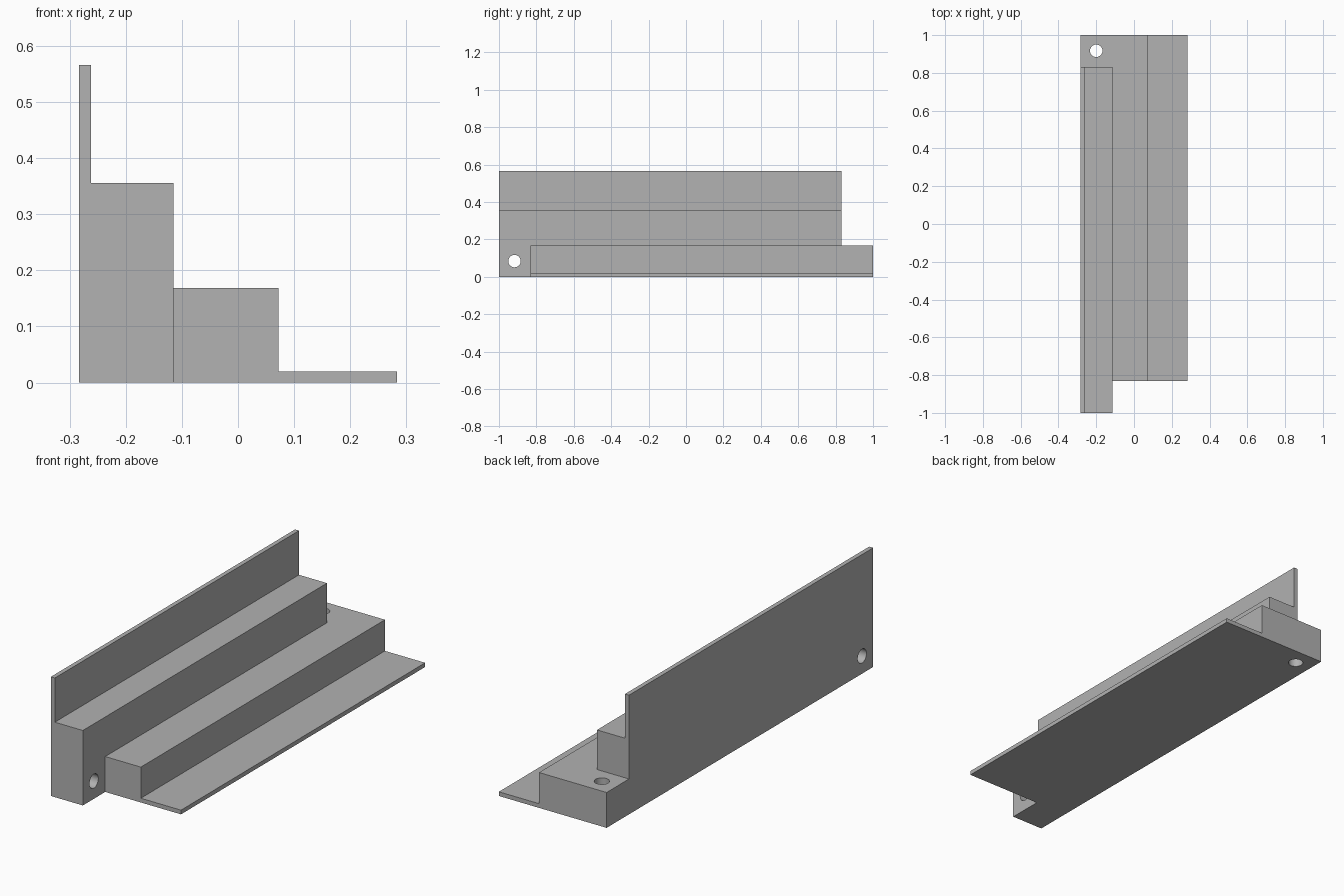
import bpy, bmesh, math
from mathutils import Matrix

if "Cube" in bpy.data.objects:
    bpy.data.objects.remove(bpy.data.objects["Cube"])

grey = bpy.data.materials.new("light_grey")
grey.diffuse_color = (0.445, 0.445, 0.445, 1)
grey.use_nodes = True
grey.node_tree.nodes["Principled BSDF"].inputs["Base Color"].default_value = grey.diffuse_color


def finish(name, bm):
    bmesh.ops.recalc_face_normals(bm, faces=bm.faces)
    mesh = bpy.data.meshes.new(name)
    bm.to_mesh(mesh)
    bm.free()
    mesh.materials.append(grey)
    obj = bpy.data.objects.new(name, mesh)
    bpy.context.collection.objects.link(obj)
    return obj


def extrude_profile(name, points, y0, y1):
    """Extrude an (x, z) profile along y."""
    bm = bmesh.new()
    face = bm.faces.new([bm.verts.new((x, y0, z)) for x, z in points])
    ext = bmesh.ops.extrude_face_region(bm, geom=[face])
    verts = [v for v in ext["geom"] if isinstance(v, bmesh.types.BMVert)]
    bmesh.ops.translate(bm, verts=verts, vec=(0, y1 - y0, 0))
    return finish(name, bm)


def cylinder(name, radius, depth, location, along_x=False):
    bm = bmesh.new()
    turn = Matrix.Rotation(math.pi / 2, 4, 'Y') if along_x else Matrix.Identity(4)
    bmesh.ops.create_cone(bm, cap_ends=True, segments=48, radius1=radius,
                          radius2=radius, depth=depth,
                          matrix=Matrix.Translation(location) @ turn)
    return finish(name, bm)


def boolean(target, tool, operation):
    mod = target.modifiers.new(tool.name, 'BOOLEAN')
    mod.operation = operation
    mod.solver = 'EXACT'
    mod.object = tool
    bpy.context.view_layer.objects.active = target
    bpy.ops.object.modifier_apply(modifier=mod.name)
    bpy.data.objects.remove(tool)


# Low step with thin flange, shifted towards the back
body = extrude_profile("stepped_rail", [
    (-0.283, 0), (0.283, 0), (0.283, 0.02), (0.072, 0.02),
    (0.072, 0.168), (-0.283, 0.168)], -0.832, 1.0)

# High step with thin upright wall, shifted towards the front
wall = extrude_profile("upright_wall", [
    (-0.283, 0), (-0.115, 0), (-0.115, 0.356), (-0.262, 0.356),
    (-0.262, 0.566), (-0.283, 0.566)], -1.0, 0.832)
boolean(body, wall, 'UNION')

# Screw holes: vertical at the back, sideways at the front
boolean(body, cylinder("back_hole", 0.033, 0.5, (-0.2, 0.917, 0.084)), 'DIFFERENCE')
boolean(body, cylinder("front_hole", 0.033, 0.5, (-0.2, -0.917, 0.084), True), 'DIFFERENCE')

# Smooth the hole walls, keep the edges sharp
bpy.ops.object.select_all(action='DESELECT')
body.select_set(True)
bpy.context.view_layer.objects.active = body
bpy.ops.object.shade_smooth_by_angle(angle=math.radians(30))
